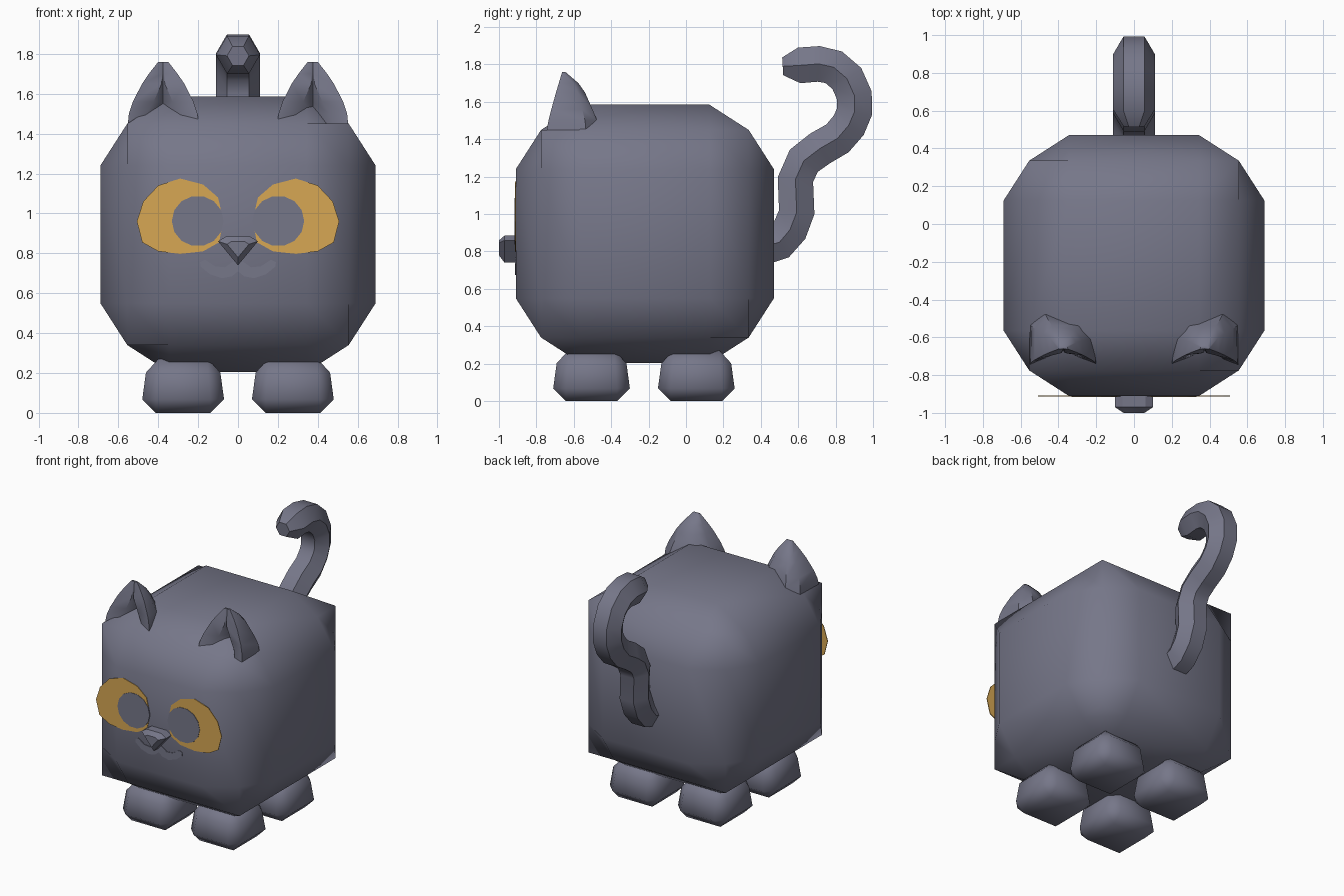
import bpy, bmesh, math
from mathutils import Vector

if "Cube" in bpy.data.objects:
    bpy.data.objects.remove(bpy.data.objects["Cube"])


def material(name, rgb):
    m = bpy.data.materials.new(name)
    m.diffuse_color = (*rgb, 1)
    m.use_nodes = True
    m.node_tree.nodes["Principled BSDF"].inputs["Base Color"].default_value = m.diffuse_color
    return m


GREY = material("slate grey fur", (0.181, 0.184, 0.25))
GOLD = material("gold eye", (0.68, 0.39, 0.088))


def finish(name, bm, mat, angle=None):
    """Turn a bmesh into a named object, optionally smooth below an angle."""
    bmesh.ops.recalc_face_normals(bm, faces=bm.faces[:])
    me = bpy.data.meshes.new(name)
    bm.to_mesh(me)
    bm.free()
    me.materials.append(mat)
    ob = bpy.data.objects.new(name, me)
    bpy.context.collection.objects.link(ob)
    if angle:
        bpy.ops.object.select_all(action='DESELECT')
        ob.select_set(True)
        bpy.context.view_layer.objects.active = ob
        bpy.ops.object.shade_smooth_by_angle(angle=math.radians(angle))
    return ob


def loft(name, rings, mat, angle=None):
    """Skin a list of closed rings and cap both ends."""
    bm = bmesh.new()
    vs = [[bm.verts.new(p) for p in ring] for ring in rings]
    n = len(vs[0])
    for a, b in zip(vs, vs[1:]):
        for i in range(n):
            j = (i + 1) % n
            bm.faces.new((a[i], a[j], b[j], b[i]))
    bm.faces.new(vs[0])
    bm.faces.new(vs[-1])
    return finish(name, bm, mat, angle)


def plate(name, outline, mat, front, back=-0.909):
    """Thin plate from an x-z outline."""
    loft(name, [[(x, y, z) for x, z in outline] for y in (back, front)], mat)


# Body: cube split 3 x 3 per side, edges and corners pulled in
bm = bmesh.new()
bmesh.ops.create_cube(bm, size=2)
bmesh.ops.subdivide_edges(bm, edges=bm.edges[:], cuts=2, use_grid_fill=True)
for v in bm.verts:
    outer = sum(abs(c) > 0.9 for c in v.co)
    r = 0.69 if outer == 1 else 0.555
    v.co = Vector([math.copysign(r if abs(c) > 0.9 else 0.345, c) for c in v.co])
    v.co += Vector((0, -0.22, 0.895))
finish("body", bm, GREY, 70)

# Feet: chamfered blocks, slightly narrower at the top
for end, cy in (("front", -0.505), ("back", 0.055)):
    for side, cx in (("left", -0.275), ("right", 0.275)):
        bm = bmesh.new()
        bmesh.ops.create_cube(bm, size=1)
        for v in bm.verts:
            v.co = Vector((v.co.x * 0.41, v.co.y * 0.41, (v.co.z + 0.5) * 0.27))
        bmesh.ops.bevel(bm, geom=bm.edges[:], offset=0.068, segments=1, affect='EDGES')
        for v in bm.verts:
            k = 0.91 if v.co.z > 0.15 else 1
            v.co = Vector((cx + v.co.x * k, cy + v.co.y * k, v.co.z))
        finish(f"{end}_{side}_foot", bm, GREY, 60)

# Tail: six-sided tube swept along a curve in the y-z plane
path = [(0.40, 0.82), (0.50, 0.85), (0.555, 0.915), (0.592, 1.01), (0.585, 1.185),
        (0.63, 1.285), (0.715, 1.35), (0.81, 1.405), (0.87, 1.475), (0.90, 1.545),
        (0.90, 1.635), (0.86, 1.725), (0.79, 1.785), (0.71, 1.803), (0.605, 1.795),
        (0.517, 1.79)]
path = [Vector(p) for p in path]
rings = []
for i, p in enumerate(path):
    t = (path[min(i + 1, len(path) - 1)] - path[max(i - 1, 0)]).normalized()
    r = 0.055 if i == len(path) - 1 else 0.11
    ring = []
    for k in range(6):
        a = k * math.pi / 3
        s = r * math.sin(a)
        ring.append((r * math.cos(a), p.x - t.y * s, p.y + t.x * s))
    rings.append(ring)
loft("tail", rings, GREY, 50)

# Ears: rounded backs, front hollowed by a small tapering recess
# level: height, half width, front y, back y, recess half width, recess depth
levels = [(1.42, 0.18, -0.75, -0.46, 0.105, 0.16), (1.50, 0.172, -0.735, -0.475, 0.085, 0.14),
          (1.56, 0.152, -0.72, -0.50, 0.048, 0.10), (1.65, 0.106, -0.695, -0.54, 0.008, 0.025),
          (1.70, 0.072, -0.68, -0.575, 0.006, 0.014), (1.76, 0.025, -0.662, -0.645, 0.003, 0.002)]
for side, s in (("left", -1), ("right", 1)):
    rings = []
    for z, w, f, b, iw, dep in levels:
        d = b - f
        lip = min(0.03, dep * 0.5)
        pts = [(-w, f), (-w * 0.94, f + d * 0.5), (-w * 0.6, f + d * 0.86), (w * 0.55, b),
               (w * 0.98, f + d * 0.75), (w, f), (iw, f + lip), (0, f + dep), (-iw, f + lip)]
        rings.append([(s * (0.375 + x), y, z) for x, y in pts])
    loft(f"{side}_ear", rings, GREY, 45)

# Eyes: gold plate with a grey pupil plate on it
eye = [(0.507, 0.96), (0.475, 1.06), (0.40, 1.14), (0.29, 1.175), (0.175, 1.145),
       (0.10, 1.08), (0.073, 0.965), (0.095, 0.855), (0.175, 0.81), (0.29, 0.797),
       (0.40, 0.81), (0.48, 0.855)]
pupil = [(0.202 + 0.13 * math.cos(k * math.pi / 7), 0.962 + 0.127 * math.sin(k * math.pi / 7))
         for k in range(14)]
for side, s in (("left", -1), ("right", 1)):
    plate(f"{side}_eye", [(s * x, z) for x, z in eye], GOLD, -0.914)
    plate(f"{side}_pupil", [(s * x, z) for x, z in pupil], GREY, -0.917)

# Nose: five-sided block with a chamfered front
nose = [(-0.1, 0.86), (-0.06, 0.885), (0.06, 0.885), (0.1, 0.86), (0, 0.74)]
loft("nose", [[(x * k, y, 0.828 + (z - 0.828) * k) for x, z in nose]
              for y, k in ((-0.90, 1), (-0.97, 1), (-1.0, 0.55))], GREY, 30)

# Mouth: two joined curls
curl = [(0, 0.745), (0.02, 0.762), (0.065, 0.73), (0.115, 0.735), (0.165, 0.768),
        (0.19, 0.755), (0.187, 0.733), (0.14, 0.695), (0.08, 0.675), (0.03, 0.685), (0, 0.71)]
for side, s in (("left", -1), ("right", 1)):
    plate(f"{side}_mouth", [(s * x, z) for x, z in curl], GREY, -0.914)
